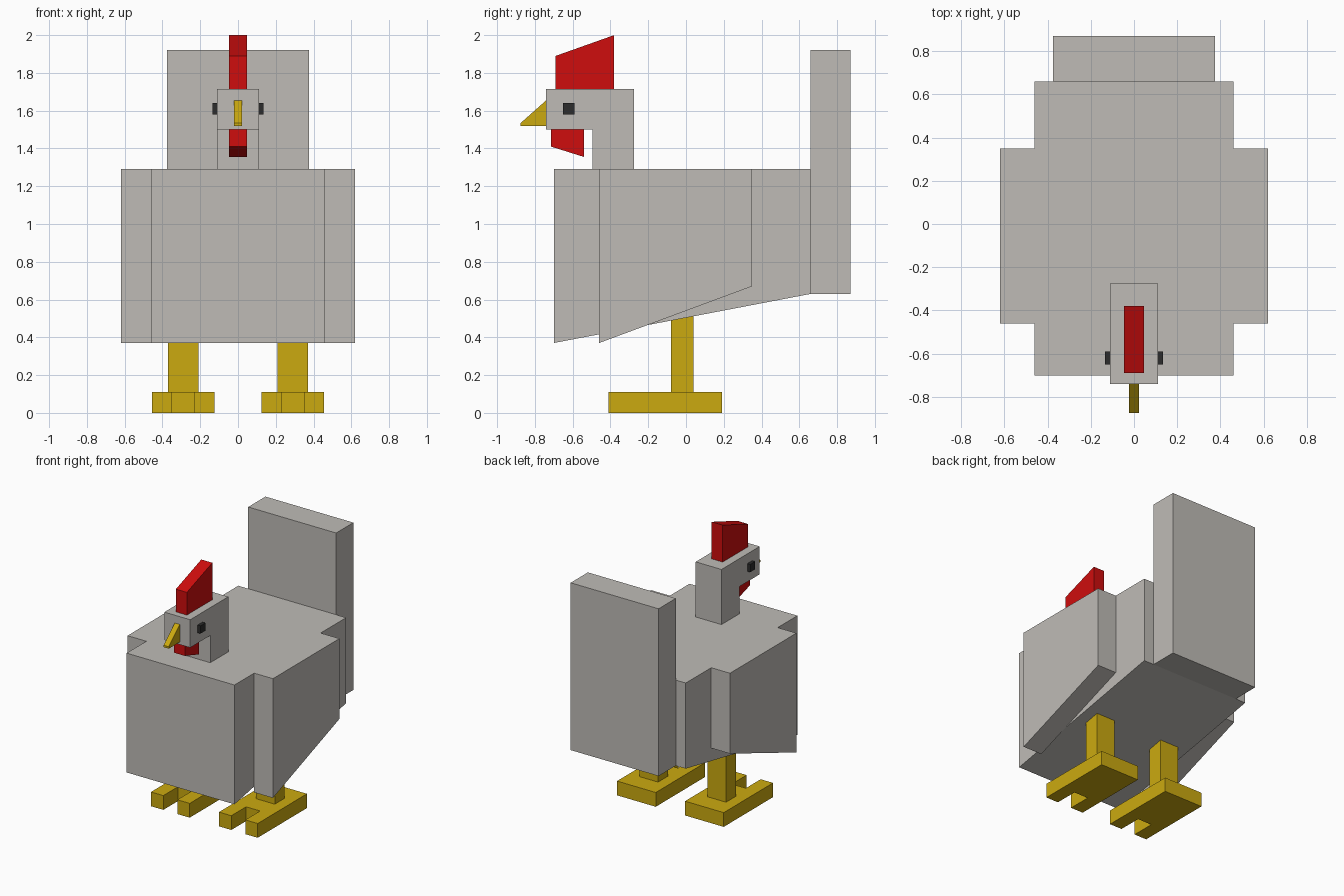
import bpy
import bmesh

cube = bpy.data.objects.get("Cube")
if cube:
    bpy.data.objects.remove(cube, do_unlink=True)


def material(name, rgb):
    mat = bpy.data.materials.new(name)
    mat.use_nodes = True
    colour = (*rgb, 1.0)
    mat.diffuse_color = colour
    mat.node_tree.nodes["Principled BSDF"].inputs["Base Color"].default_value = colour
    return mat


GREY = material("feather grey", (0.52, 0.50, 0.47))
RED = material("comb red", (0.62, 0.004, 0.004))
YELLOW = material("beak yellow", (0.60, 0.40, 0.005))
DARK = material("eye dark", (0.025, 0.025, 0.025))


def prism(name, profile, low, high, mat, axis="x"):
    """Extrude a (y, z) profile along x, or an (x, y) outline along z."""
    bm = bmesh.new()
    place = (lambda a, b: (low, a, b)) if axis == "x" else (lambda a, b: (a, b, low))
    face = bm.faces.new([bm.verts.new(place(a, b)) for a, b in profile])
    moved = bmesh.ops.extrude_face_region(bm, geom=[face])["geom"]
    offset = (high - low, 0, 0) if axis == "x" else (0, 0, high - low)
    bmesh.ops.translate(bm, vec=offset,
                        verts=[v for v in moved if isinstance(v, bmesh.types.BMVert)])
    bmesh.ops.recalc_face_normals(bm, faces=bm.faces)
    mesh = bpy.data.meshes.new(name)
    bm.to_mesh(mesh)
    bm.free()
    mesh.materials.append(mat)
    obj = bpy.data.objects.new(name, mesh)
    bpy.context.collection.objects.link(obj)
    return obj


def rect(a0, a1, b0, b1):
    return [(a0, b0), (a1, b0), (a1, b1), (a0, b1)]


def mirrored(obj):
    obj.modifiers.new("Mirror", "MIRROR").use_axis[0] = True


# Body with sloping belly, and upright tail
prism("body", [(-0.70, 0.37), (0.66, 0.63), (0.66, 1.29), (-0.70, 1.29)], -0.46, 0.46, GREY)
prism("tail", rect(0.66, 0.87, 0.63, 1.92), -0.375, 0.375, GREY)

# Neck and head in one hooked profile
prism("neck_and_head", [(-0.74, 1.50), (-0.495, 1.50), (-0.495, 1.29), (-0.275, 1.29),
                        (-0.275, 1.715), (-0.74, 1.715)], -0.11, 0.11, GREY)

# Comb, wattle and beak
prism("comb", [(-0.69, 1.715), (-0.38, 1.715), (-0.38, 2.0), (-0.69, 1.89)], -0.047, 0.047, RED)
prism("wattle", [(-0.715, 1.41), (-0.54, 1.355), (-0.54, 1.50), (-0.715, 1.50)],
      -0.047, 0.047, RED)
prism("beak", [(-0.74, 1.52), (-0.74, 1.655), (-0.875, 1.535), (-0.875, 1.52)],
      -0.022, 0.022, YELLOW)

# Paired parts: wings, eyes, legs and two-toed feet
mirrored(prism("wings", [(-0.46, 0.37), (0.35, 0.67), (0.35, 1.29), (-0.46, 1.29)],
               0.46, 0.62, GREY))
mirrored(prism("eyes", rect(-0.65, -0.59, 1.58, 1.64), 0.11, 0.135, DARK))
mirrored(prism("legs", rect(-0.08, 0.04, 0.11, 0.52), 0.21, 0.37, YELLOW))
mirrored(prism("feet", [(0.125, -0.41), (0.23, -0.41), (0.23, -0.23), (0.35, -0.23),
                        (0.35, -0.41), (0.455, -0.41), (0.455, 0.19), (0.125, 0.19)],
               0, 0.11, YELLOW, axis="z"))
